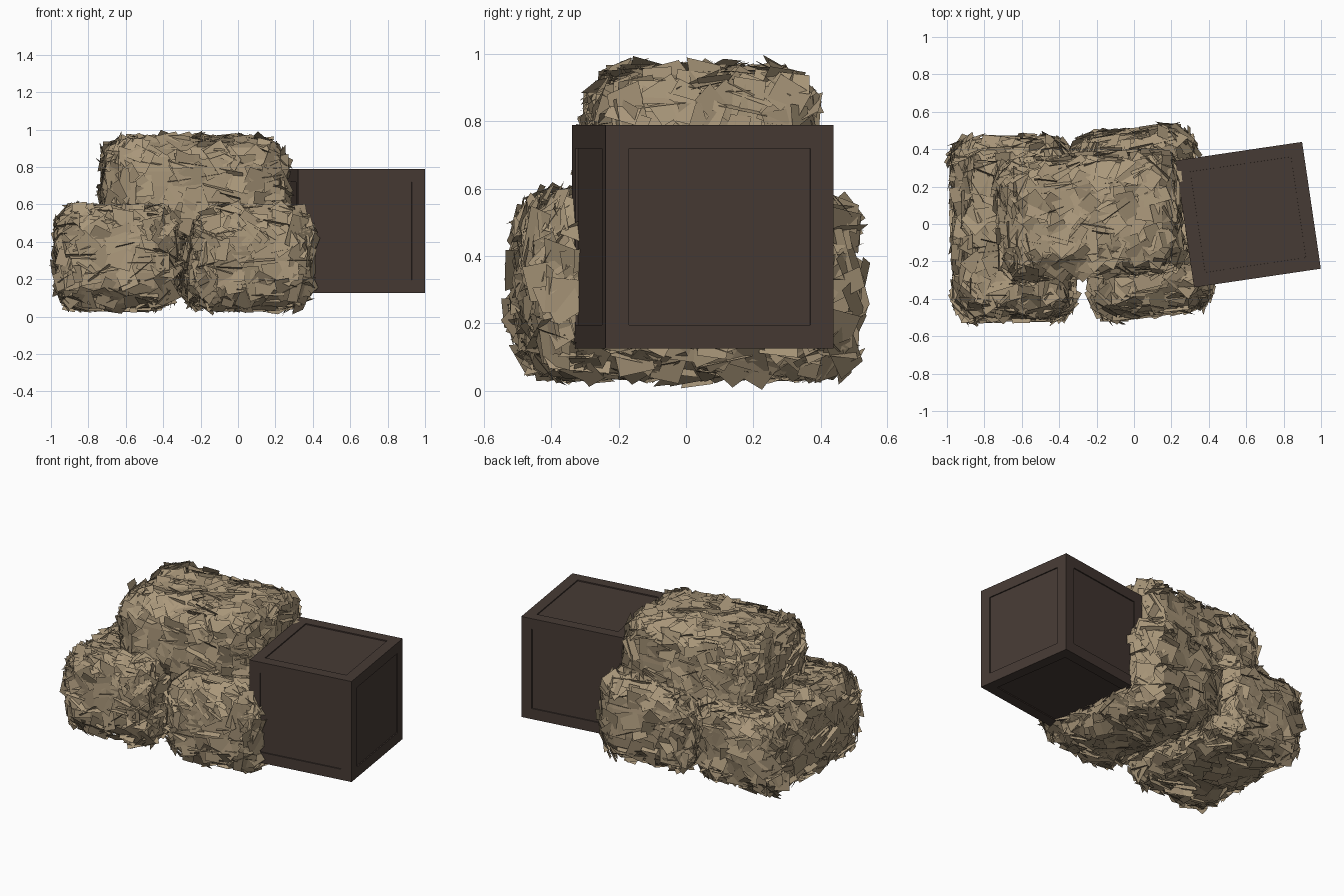
import bpy, bmesh, math, random
from mathutils import Vector, Matrix

if "Cube" in bpy.data.objects:
    bpy.data.objects.remove(bpy.data.objects["Cube"])

random.seed(11)


def material(name, rgb):
    m = bpy.data.materials.new(name)
    m.diffuse_color = (*rgb, 1)
    m.use_nodes = True
    m.node_tree.nodes["Principled BSDF"].inputs["Base Color"].default_value = m.diffuse_color
    return m


STRAW = material("straw tan", (0.40, 0.31, 0.195))
WOOD = material("dark wood", (0.062, 0.043, 0.035))


def finish(bm, name, mat, loc, rot):
    me = bpy.data.meshes.new(name)
    bm.to_mesh(me)
    bm.free()
    me.materials.append(mat)
    ob = bpy.data.objects.new(name, me)
    ob.location = loc
    ob.rotation_euler = (0, 0, math.radians(rot))
    bpy.context.collection.objects.link(ob)
    return ob


def bulge(p, half):
    """Swell the bale sides around mid height, like a tied bundle."""
    k = 0.95 + 0.07 * (1 - (p.z / half[2]) ** 2)
    return Vector((p.x * k, p.y * k, p.z))


def surface_point(half, r):
    """Random point and normal on a rounded, bulging box."""
    areas = [half[1] * half[2], half[0] * half[2], half[0] * half[1]]
    axis = random.choices(range(3), areas)[0]
    p = Vector([random.uniform(-h, h) for h in half])
    p[axis] = random.choice((-1, 1)) * half[axis]
    core = Vector([max(-(h - r), min(h - r, c)) for h, c in zip(half, p)])
    n = (p - core).normalized()
    return bulge(core + n * r, half), n


def add_quad(bm, p, q, length, width):
    """Irregular four-cornered flake in the local xy plane of q."""
    vs = []
    for sx, sy in ((-1, -1), (1, -1), (1, 1), (-1, 1)):
        c = Vector((sx * length / 2 * random.uniform(0.75, 1.1),
                    sy * width / 2 * random.uniform(0.75, 1.1), 0))
        vs.append(bm.verts.new(p + q @ c))
    bm.faces.new(vs)


def bale(name, loc, half, rot):
    # Solid rounded core
    bm = bmesh.new()
    bmesh.ops.create_cube(bm, size=2)
    bmesh.ops.scale(bm, vec=[h - 0.006 for h in half], verts=bm.verts)
    bmesh.ops.subdivide_edges(bm, edges=bm.edges[:], cuts=5, use_grid_fill=True)
    for v in bm.verts:
        core = Vector([max(0.11 - h, min(h - 0.11, c)) for h, c in zip(half, v.co)])
        v.co = bulge(core + (v.co - core).normalized() * 0.104, half)
    finish(bm, name + "_core", STRAW, loc, rot)

    bm = bmesh.new()
    # Broad flakes lying on the skin
    for i in range(560):
        p, n = surface_point(half, 0.11)
        q = n.to_track_quat('Z', 'Y').to_matrix()
        q = q @ Matrix.Rotation(random.uniform(0, math.tau), 3, 'Z')
        q = q @ Matrix.Rotation(random.gauss(0, 0.17), 3, 'X')
        q = q @ Matrix.Rotation(random.gauss(0, 0.17), 3, 'Y')
        add_quad(bm, p + n * random.uniform(0, 0.012), q,
                 random.uniform(0.10, 0.19), random.uniform(0.07, 0.13))
    # Narrow flakes standing on edge, mostly level
    for i in range(150):
        p, n = surface_point(half, 0.11)
        q = n.to_track_quat('Z', 'Y').to_matrix()
        q = q @ Matrix.Rotation(random.gauss(0.1, 0.3), 3, 'Z')
        q = q @ Matrix.Rotation(math.pi / 2 + random.gauss(0, 0.3), 3, 'X')
        add_quad(bm, p + n * 0.006, q,
                 random.uniform(0.10, 0.20), random.uniform(0.03, 0.06))
    finish(bm, name + "_straw", STRAW, loc, rot)


bale("left_bale", (-0.65, -0.025, 0.315), (0.30, 0.465, 0.255), 1)
bale("right_bale", (0.045, 0.01, 0.315), (0.30, 0.475, 0.255), 7)
bale("top_bale", (-0.235, 0.045, 0.695), (0.465, 0.305, 0.245), 4)

# Crate: a box with a shallow recessed panel in every side
bm = bmesh.new()
bmesh.ops.create_cube(bm, size=1)
bmesh.ops.scale(bm, vec=(0.685, 0.685, 0.665), verts=bm.verts)
panels = bm.faces[:]
bmesh.ops.inset_individual(bm, faces=panels, thickness=0.07, use_even_offset=True)
bmesh.ops.inset_individual(bm, faces=panels, thickness=0.0005, depth=-0.007)
finish(bm, "wooden_crate", WOOD, (0.61, 0.05, 0.4575), 8.4)
